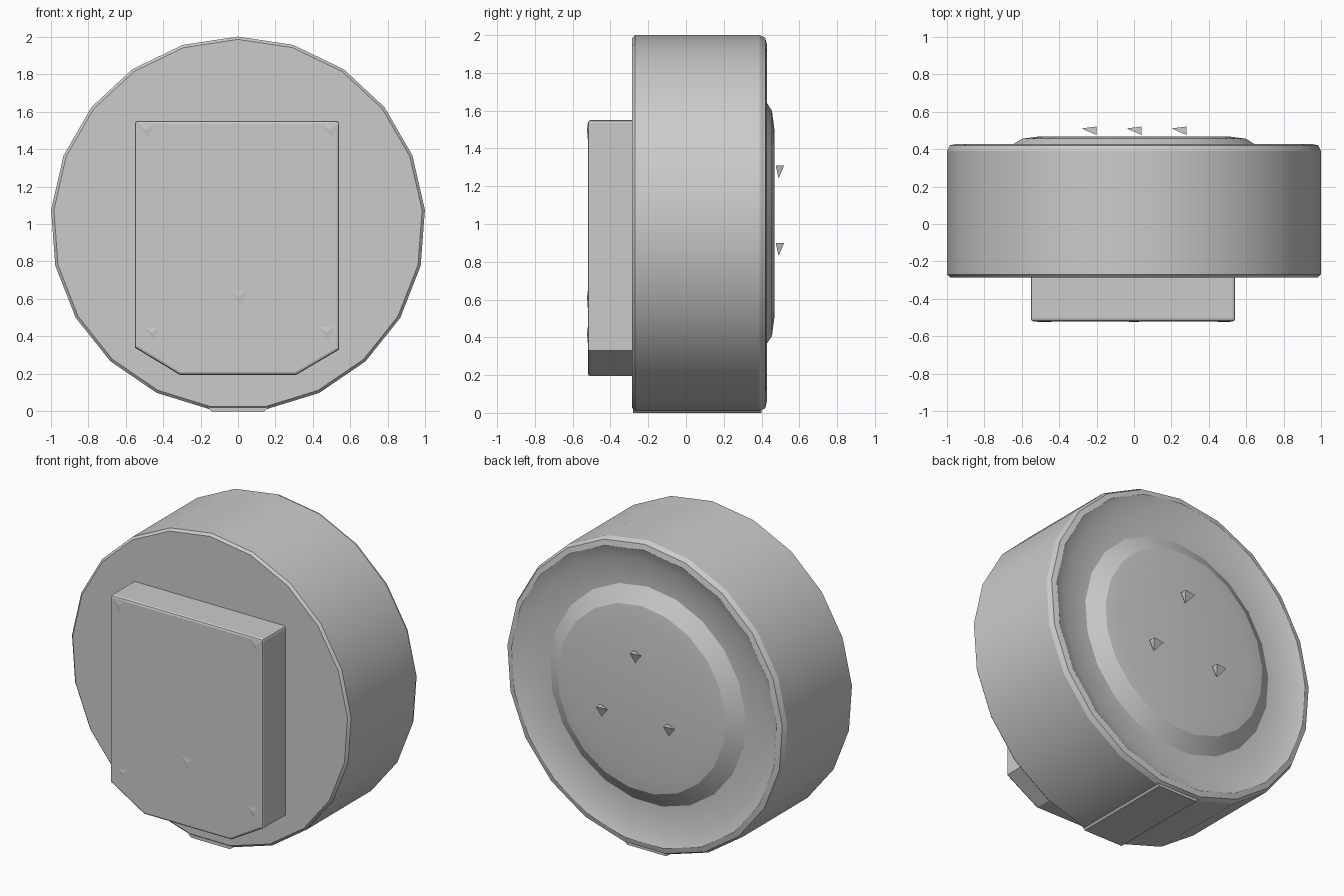
import bpy, bmesh, math
from mathutils import Vector

cube = bpy.data.objects.get("Cube")
if cube:
    bpy.data.objects.remove(cube, do_unlink=True)

grey = bpy.data.materials.new("plain grey")
grey.use_nodes = True
colour = (0.6, 0.6, 0.6, 1)
grey.diffuse_color = colour
grey.node_tree.nodes["Principled BSDF"].inputs["Base Color"].default_value = colour


def finish(name, bm, smooth=None, bevel=0):
    """Turn a bmesh into a named object with material, bevel and shading."""
    bmesh.ops.recalc_face_normals(bm, faces=bm.faces)
    mesh = bpy.data.meshes.new(name)
    bm.to_mesh(mesh)
    bm.free()
    mesh.materials.append(grey)
    ob = bpy.data.objects.new(name, mesh)
    bpy.context.collection.objects.link(ob)
    if bevel:
        mod = ob.modifiers.new("edge", "BEVEL")
        mod.width = bevel
        mod.segments = 2
        mod.limit_method = "ANGLE"
        mod.angle_limit = math.radians(60)
    if smooth:
        bpy.ops.object.select_all(action="DESELECT")
        ob.select_set(True)
        bpy.context.view_layer.objects.active = ob
        bpy.ops.object.shade_smooth_by_angle(angle=math.radians(smooth))
    return ob


def lathe(name, profile, sides):
    """Spin (radius, y) points about the y axis through the drum centre."""
    bm = bmesh.new()
    rings = []
    for r, y in profile:
        ring = []
        for i in range(sides):
            a = math.tau * i / sides
            ring.append(bm.verts.new((r * math.sin(a), y, 1 + r * math.cos(a))))
        rings.append(ring)
    for lower, upper in zip(rings, rings[1:]):
        for i in range(sides):
            j = (i + 1) % sides
            bm.faces.new((lower[i], lower[j], upper[j], upper[i]))
    bm.faces.new(rings[0])
    bm.faces.new(rings[-1])
    return finish(name, bm, smooth=25)


def prism(name, outline, y0, y1, bevel=0):
    """Extrude an (x, z) outline along y."""
    bm = bmesh.new()
    face = bm.faces.new([bm.verts.new((x, y0, z)) for x, z in outline])
    new = bmesh.ops.extrude_face_region(bm, geom=[face])["geom"]
    verts = [v for v in new if isinstance(v, bmesh.types.BMVert)]
    bmesh.ops.translate(bm, verts=verts, vec=(0, y1 - y0, 0))
    return finish(name, bm, bevel=bevel)


def chip(name, points, centre):
    """Small faceted stud made as a convex hull."""
    bm = bmesh.new()
    for p in points:
        bm.verts.new(Vector(p) + Vector(centre))
    bmesh.ops.convex_hull(bm, input=bm.verts)
    return finish(name, bm)


# Drum with a raised back rim, a shallow groove and a raised back disc
lathe("drum", [
    (0.985, -0.285), (1.0, -0.27), (1.0, 0.39), (0.985, 0.42), (0.95, 0.428),
    (0.87, 0.395), (0.7, 0.39), (0.6, 0.455), (0.5, 0.468),
], 21)

# Front panel with its lower corners cut to follow the drum
prism("front_panel", [
    (-0.55, 1.55), (0.54, 1.55), (0.54, 0.33), (0.31, 0.195),
    (-0.31, 0.195), (-0.55, 0.34),
], -0.52, -0.27, bevel=0.015)

# Flat foot under the drum
prism("foot", [(-0.18, 0.04), (0.18, 0.04), (0.14, 0), (-0.14, 0)], -0.28, 0.4)

# Studs on the back disc
stud = [(0.04, 0.02, 0.03), (0.04, -0.025, 0.03), (-0.04, 0.01, 0.03), (0.02, -0.01, -0.04)]
for name, x, z in (("top", 0, 1.28), ("left", 0.24, 0.87), ("right", -0.24, 0.87)):
    chip("back_stud_" + name, stud, (x, 0.5, z))

# Low triangular studs on the front panel
for name, x, z, s in (("top_left", 0.49, 1.5, 1), ("top_right", -0.49, 1.5, 1),
                      ("low_left", 0.47, 0.42, 1), ("low_right", -0.46, 0.42, 0.8),
                      ("centre", 0, 0.61, 1.1)):
    tri = [(-0.05 * s, 0, 0.04 * s), (0.05 * s, 0, 0.04 * s), (0.02 * s, 0, -0.06 * s), (0, -0.005, 0)]
    chip("front_stud_" + name, tri, (x, -0.519, z))
